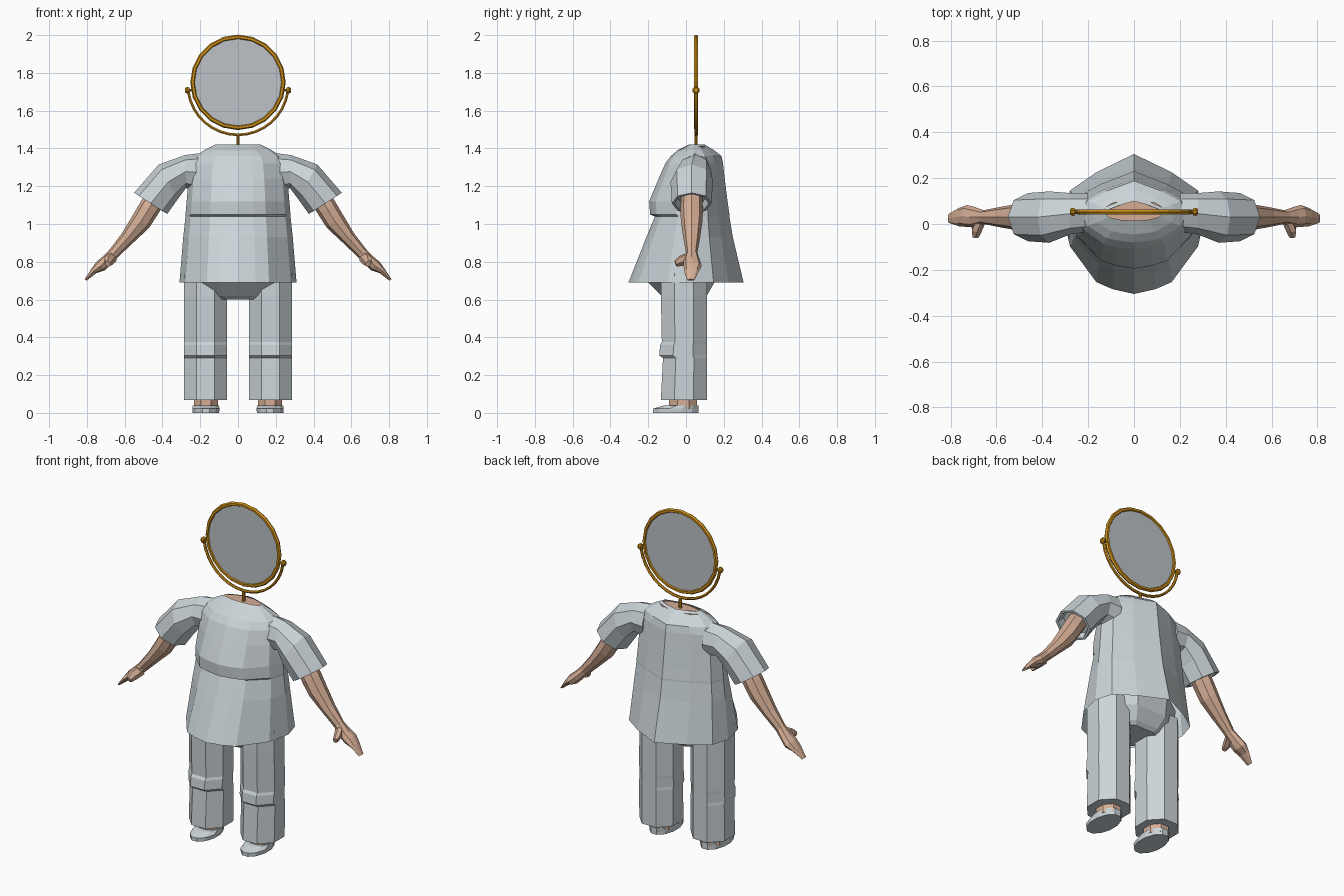
import bpy, bmesh, math
from mathutils import Vector as V

if "Cube" in bpy.data.objects:
    bpy.data.objects.remove(bpy.data.objects["Cube"])


def material(name, rgb):
    m = bpy.data.materials.new(name)
    m.diffuse_color = (*rgb, 1)
    m.use_nodes = True
    m.node_tree.nodes["Principled BSDF"].inputs["Base Color"].default_value = m.diffuse_color
    return m


CLOTH = material("pale grey cloth", (0.60, 0.66, 0.69))
SKIN = material("skin", (0.66, 0.42, 0.30))
GOLD = material("gold", (0.60, 0.27, 0.01))
GLASS = material("mirror glass", (0.51, 0.54, 0.57))


def ring(c, u, v, n=8, flat=True):
    """Polygon around c spanned by half-axes u and v; flat sides touch the axes."""
    k = 1 / math.cos(math.pi / n) if flat else 1
    off = 0.5 if flat else 0
    c, u, v = V(c), V(u) * k, V(v) * k
    return [c + u * math.cos(2 * math.pi * (i + off) / n)
            + v * math.sin(2 * math.pi * (i + off) / n) for i in range(n)]


def section(top, bot, yc, ry):
    """Limb section between two (x, z) outline points."""
    t, b = V((top[0], yc, top[1])), V((bot[0], yc, bot[1]))
    return ring((t + b) / 2, (t - b) / 2, (0, ry, 0), 8, False)


def loft(name, rings, mat, caps=(True, True), mirror=False):
    bm = bmesh.new()
    rows = [[bm.verts.new(p) for p in r] for r in rings]
    n = len(rows[0])
    for a, b in zip(rows, rows[1:]):
        for i in range(n):
            bm.faces.new((a[i], a[(i + 1) % n], b[(i + 1) % n], b[i]))
    if caps[0]:
        bm.faces.new(rows[0])
    if caps[1]:
        bm.faces.new(rows[-1])
    bmesh.ops.recalc_face_normals(bm, faces=bm.faces)
    me = bpy.data.meshes.new(name)
    bm.to_mesh(me)
    bm.free()
    me.materials.append(mat)
    ob = bpy.data.objects.new(name, me)
    bpy.context.collection.objects.link(ob)
    if mirror:
        ob.modifiers.new("Mirror", 'MIRROR')
    return ob


# Shirt body: rings of (z, half width, front y, back y)
def shirt_ring(z, w, yf, yb):
    ys = 0.04
    half = [(0, 1, yf), (.3, .94, yf), (.53, .85, yf), (.9, .40, yf), (1, 0, yf),
            (.9, .40, yb), (.53, .70, yb), (0, 1, yb)]
    pts = [V((w * x, ys + (y - ys) * t, z)) for x, t, y in half]
    return pts + [V((-p.x, p.y, p.z)) for p in pts[-2:0:-1]]


loft("shirt_body", [shirt_ring(*r) for r in (
    (.69, .31, -.305, .305), (.93, .29, -.21, .248), (1.04, .278, -.165, .23),
    (1.05, .278, -.19, .23), (1.12, .272, -.195, .22), (1.24, .262, -.145, .205),
    (1.32, .25, -.11, .196), (1.36, .225, -.08, .188), (1.39, .18, -.045, .15),
    (1.42, .12, .015, .10))], CLOTH, (False, False))
loft("neck", [ring((0, .055, z), (.13, 0, 0), (0, .05, 0), 12) for z in (1.38, 1.41)], SKIN)

# Sleeves, with a recessed opening at the cuff
loft("sleeve", [section(*s) for s in (
    ((.20, 1.375), (.20, 1.17), .05, .085), ((.28, 1.365), (.275, 1.19), .045, .09),
    ((.42, 1.315), (.32, 1.13), .03, .112), ((.55, 1.165), (.375, 1.053), .03, .105),
    ((.538, 1.158), (.387, 1.06), .03, .09), ((.50, 1.19), (.37, 1.10), .03, .08))],
    CLOTH, mirror=True)

# Arms, hands and thumbs
loft("arm_and_hand", [section(*s) for s in (
    ((.47, 1.19), (.38, 1.12), .03, .055), ((.52, 1.11), (.425, 1.05), .03, .06),
    ((.555, 1.05), (.47, .98), .03, .057), ((.615, .95), (.545, .91), .03, .045),
    ((.68, .865), (.63, .83), .03, .03), ((.72, .825), (.675, .785), .03, .045),
    ((.75, .80), (.705, .755), .035, .048), ((.775, .765), (.75, .74), .03, .04),
    ((.812, .708), (.802, .70), .025, .02))], SKIN, mirror=True)
loft("thumb", [ring(c, (r, 0, r * .3), (0, -r * .4, r), 6) for c, r in (
    ((.665, .02, .825), .022), ((.685, -.025, .805), .022), ((.69, -.055, .79), .014))],
    SKIN, mirror=True)

# Trousers: legs from (z, front y) with a small knee fold, and the seat
loft("trouser_leg", [ring((.172, (f + .11) / 2, z), (.113, 0, 0), (0, (.11 - f) / 2, 0))
                     for z, f in ((.068, -.133), (.29, -.122), (.305, -.142), (.36, -.137),
                                  (.375, -.128), (.62, -.133), (.74, -.133))],
     CLOTH, mirror=True)
loft("trouser_seat", [ring((0, (f + b) / 2, z), (w, 0, 0), (0, (b - f) / 2, 0))
                      for z, w, f, b in ((.60, .15, -.10, .09), (.62, .18, -.13, .11),
                                         (.69, .24, -.20, .15), (.82, .25, -.19, .16))], CLOTH)

# Ankles and shoes
loft("ankle", [ring((.17, -.015, z), (.064, 0, 0), (0, .074, 0)) for z in (.02, .09)],
     SKIN, mirror=True)
loft("shoe", [ring((.17, y, z), (u, 0, 0), (0, v, 0), 12) for z, y, u, v in (
    (0, -.055, .07, .12), (.022, -.055, .072, .12), (.04, -.025, .069, .09))],
    CLOTH, mirror=True)

# Round mirror in place of a head
MY, MZ = .053, 1.75
bpy.ops.mesh.primitive_torus_add(major_segments=20, minor_segments=6, major_radius=.24,
                                 minor_radius=.0125, location=(0, MY, MZ),
                                 rotation=(math.pi / 2, 0, 0))
bpy.context.object.name = "mirror_frame"
bpy.context.object.data.materials.append(GOLD)
loft("mirror_glass", [ring((0, MY + d, MZ), (.238, 0, 0), (0, 0, .238), 20, False)
                      for d in (-.004, .004)], GLASS)

# Half-ring bracket, pivot knobs and post
arc = []
for i in range(17):
    a = math.radians(188 + 164 * i / 16)
    d = V((math.cos(a), 0, math.sin(a)))
    arc.append(ring(V((0, MY, 1.738)) + d * .266, d * .007, (0, .008, 0), 6))
loft("bracket", arc, GOLD)
loft("pivot_knob", [ring((x, MY, 1.708), (0, r, 0), (0, 0, r), 8) for x, r in (
    (.24, .006), (.256, .006), (.258, .015), (.27, .018), (.28, .011))], GOLD, mirror=True)
loft("post", [ring((0, MY, z), (r, 0, 0), (0, r, 0), 8) for z, r in (
    (1.40, .009), (1.46, .009), (1.475, .007))], GOLD)
